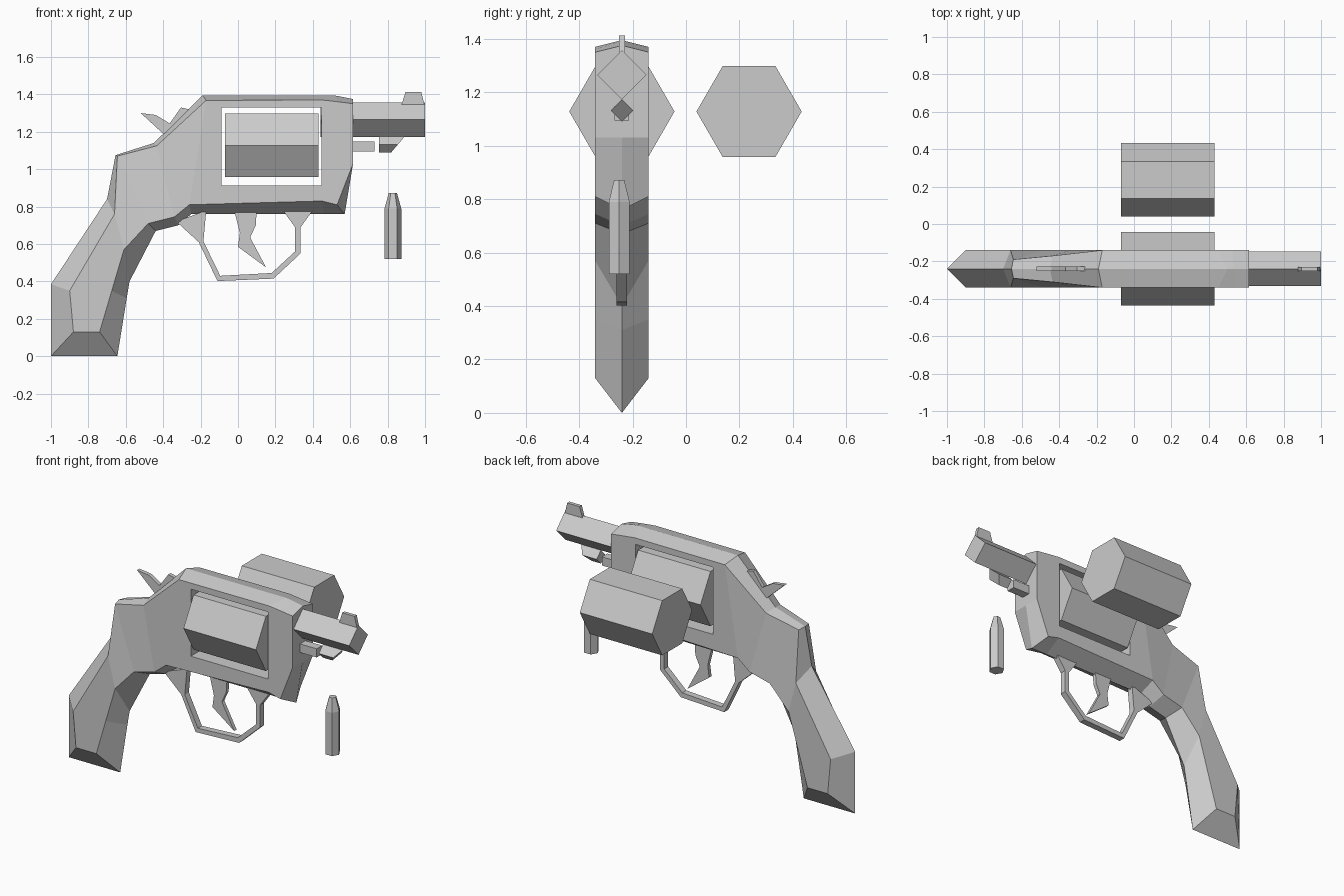
import bpy, bmesh, math
from mathutils import Matrix, Vector

old = bpy.data.objects.get("Cube")
if old:
    bpy.data.objects.remove(old, do_unlink=True)

MID = -0.24  # centre plane of the main piece

grey = bpy.data.materials.new("plain grey")
grey.use_nodes = True
colour = (0.6, 0.6, 0.6, 1)
grey.diffuse_color = colour
grey.node_tree.nodes["Principled BSDF"].inputs["Base Color"].default_value = colour


def finish(name, bm):
    bmesh.ops.recalc_face_normals(bm, faces=bm.faces)
    mesh = bpy.data.meshes.new(name)
    bm.to_mesh(mesh)
    bm.free()
    mesh.materials.append(grey)
    obj = bpy.data.objects.new(name, mesh)
    bpy.context.collection.objects.link(obj)
    return obj


def plate(name, outline, half):
    """Flat side outline (x, z) given a thickness about the centre plane."""
    bm = bmesh.new()
    face = bm.faces.new([bm.verts.new((x, MID - half, z)) for x, z in outline])
    new = bmesh.ops.extrude_face_region(bm, geom=[face])["geom"]
    verts = [v for v in new if isinstance(v, bmesh.types.BMVert)]
    bmesh.ops.translate(bm, verts=verts, vec=(0, 2 * half, 0))
    return finish(name, bm)


def prism(name, sides, radius, start, end, top_radius=None, turn=0.0):
    """Straight prism or taper between two points."""
    a, b = Vector(start), Vector(end)
    bm = bmesh.new()
    bmesh.ops.create_cone(bm, cap_ends=True, segments=sides, radius1=radius,
                          radius2=top_radius or radius, depth=(b - a).length)
    rot = Matrix.Rotation(math.pi / 2, 4, 'Y') if abs(b.x - a.x) > 0.01 else Matrix()
    bmesh.ops.transform(bm, verts=bm.verts, matrix=Matrix.Translation((a + b) / 2)
                        @ rot @ Matrix.Rotation(turn, 4, 'Z'))
    return finish(name, bm)


# Body: sections from butt to front, each with a centre ridge above and below
# (ridge top, side top, side top half width, side bottom, ridge bottom)
sections = [
    ((-1, 0), (-.88, .13), .1, (-.74, .13), (-.645, 0)),
    ((-1, .385), (-.9, .35), .1, (-.675, .35), (-.595, .31)),
    ((-.7, .84), (-.66, .76), .1, (-.61, .57), (-.58, .4)),
    ((-.655, 1.075), (-.645, 1.07), .05, (-.48, .71), (-.44, .67)),
    ((-.45, 1.14), (-.435, 1.125), .07, (-.34, .745), (-.32, .7)),
    ((-.19, 1.395), (-.17, 1.368), .1, (-.26, .81), (-.25, .76)),
    ((.5, 1.395), (.45, 1.37), .1, (.45, .83), (.46, .76)),
    ((.53, 1.392), (.53, 1.361), .1, (.53, .81), (.57, .76)),
    ((.615, 1.375), (.615, 1.35), .1, (.615, 1.03), (.615, 1.03)),
]
bm = bmesh.new()
rings = []
for ridge, top, w, low, keel in sections:
    pts = [(ridge, 0), (top, w), (low, .1), (keel, 0), (low, -.1), (top, -w)]
    rings.append([bm.verts.new((p[0], MID + y, p[1])) for p, y in pts])
for a, b in zip(rings, rings[1:]):
    for i in range(6):
        j = (i + 1) % 6
        bm.faces.new((a[i], a[j], b[j], b[i]))
for r in (rings[0], rings[-1]):
    bm.faces.new((r[0], r[1], r[2], r[3]))
    bm.faces.new((r[3], r[4], r[5], r[0]))
body = finish("frame_and_grip", bm)

# Window through the frame
window = plate("window_cutter", [(-.088, .912), (.446, .912), (.446, 1.33), (-.088, 1.33)], .3)
window.hide_render = True
cut = body.modifiers.new("window", 'BOOLEAN')
cut.object = window
cut.operation = 'DIFFERENCE'
cut.solver = 'EXACT'
bpy.context.view_layer.objects.active = body
bpy.ops.object.modifier_apply(modifier=cut.name)
bpy.data.objects.remove(window, do_unlink=True)

# Fitted and spare drums
for name, y in (("fitted_drum", MID), ("spare_drum", 0.236)):
    prism(name, 6, .197, (-.07, y, 1.128), (.43, y, 1.128))

# Barrel, rod and sight
prism("barrel", 4, .092, (.44, MID, 1.265), (1, MID, 1.265))
prism("rod", 4, .038, (.6, MID, 1.122), (.73, MID, 1.122), turn=math.pi / 4)
lug = prism("rod_lug", 4, .042, (.755, MID, 1.132), (.855, MID, 1.132))
for v in lug.data.vertices:  # slant the front end
    if v.co.x > .8:
        v.co.x += (v.co.z - 1.132) * .85
plate("front_sight", [(.87, 1.33), (.895, 1.412), (.98, 1.412), (1, 1.33)], .011)

# Hammer, trigger and guard
plate("hammer", [(-.52, 1.3), (-.44, 1.29), (-.365, 1.245), (-.305, 1.33), (-.24, 1.315),
                 (-.25, 1.18), (-.35, 1.14), (-.39, 1.18)], .012)
plate("trigger", [(-.02, .78), (.1, .78), (.095, .7), (.065, .635), (.15, .475),
                  (0, .585), (.01, .66)], .012)
plate("trigger_guard", [
    (-.33, .72), (-.21, .61), (-.11, .402), (.19, .415), (.335, .55), (.335, .69), (.4, .78),
    (.24, .78), (.305, .69), (.305, .56), (.18, .445), (-.095, .43), (-.185, .615), (-.17, .78),
], .02)

# Loose round
prism("round_case", 6, .045, (.828, MID - .01, .52), (.828, MID - .01, .79), turn=math.pi / 2)
prism("round_tip", 6, .045, (.828, MID - .01, .79), (.828, MID - .01, .872), .022, math.pi / 2)
